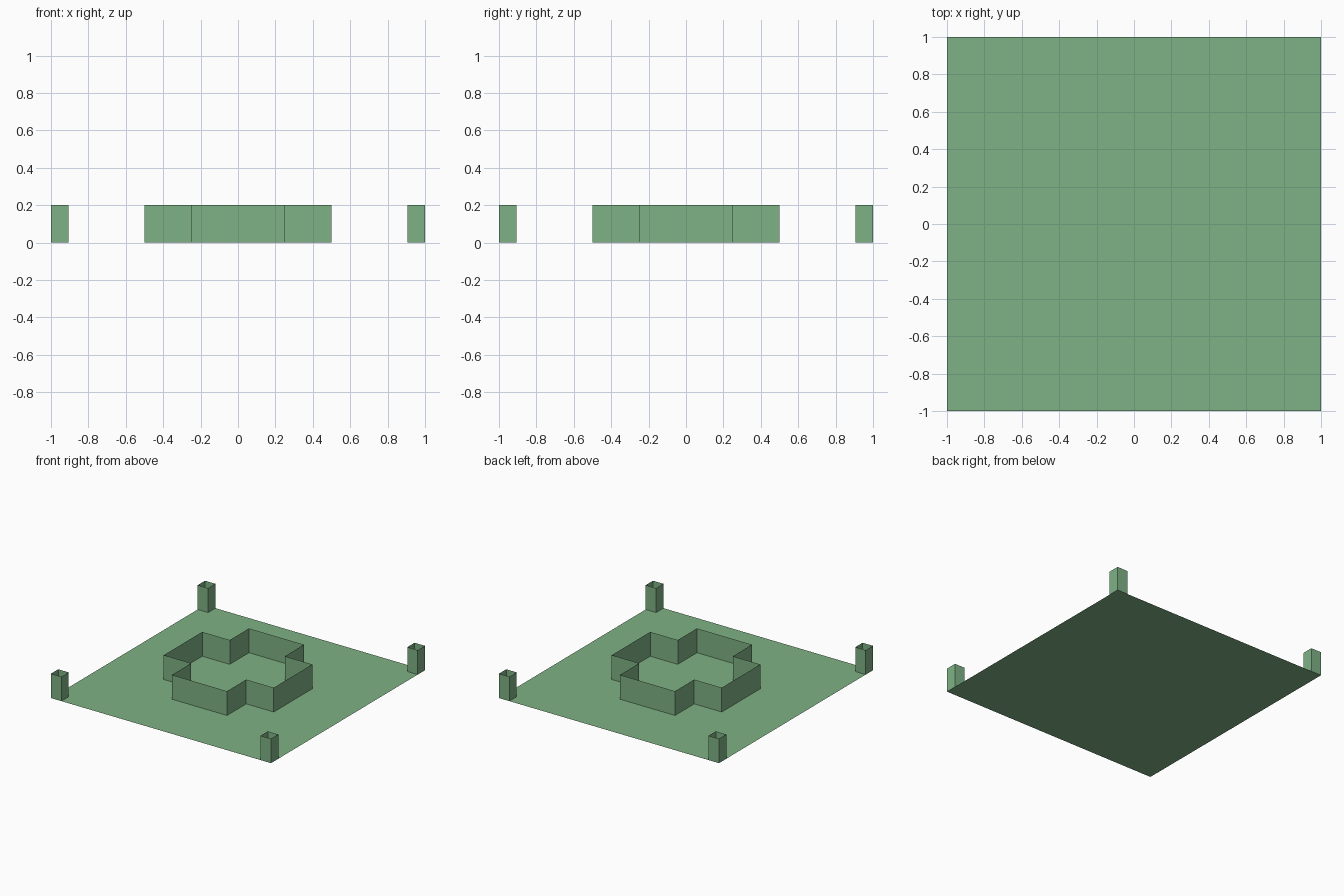
import bpy
import bmesh

cube = bpy.data.objects.get("Cube")
if cube:
    bpy.data.objects.remove(cube, do_unlink=True)

HEIGHT = 0.2
POST = 0.095

green = bpy.data.materials.new("soft_green")
green.use_nodes = True
colour = (0.212, 0.445, 0.235, 1)
green.diffuse_color = colour
green.node_tree.nodes["Principled BSDF"].inputs["Base Color"].default_value = colour


def finish(name, bm):
    mesh = bpy.data.meshes.new(name)
    bm.to_mesh(mesh)
    bm.free()
    mesh.materials.append(green)
    obj = bpy.data.objects.new(name, mesh)
    bpy.context.collection.objects.link(obj)
    return obj


def thin_walls(name, outline):
    """Open-topped sheet walls along a counter-clockwise outline."""
    bm = bmesh.new()
    low = [bm.verts.new((x, y, 0)) for x, y in outline]
    high = [bm.verts.new((x, y, HEIGHT)) for x, y in outline]
    for i in range(len(outline)):
        j = (i + 1) % len(outline)
        bm.faces.new((low[i], low[j], high[j], high[i]))
    return finish(name, bm)


# Flat square floor
bm = bmesh.new()
bmesh.ops.create_grid(bm, x_segments=1, y_segments=1, size=1)
finish("floor", bm)

# Cross-shaped wall in the middle: one arm turned four times
a, b = 0.25, 0.5
cross = []
arm = [(b, -a), (b, a), (a, a)]
for turn in range(4):
    cross += arm
    arm = [(-y, x) for x, y in arm]
thin_walls("cross_wall", cross)

# Hollow square post in each corner
for side, sx in (("left", 1), ("right", -1)):
    for end, sy in (("front", -1), ("back", 1)):
        x0, x1 = sorted((sx, sx * (1 - POST)))
        y0, y1 = sorted((sy, sy * (1 - POST)))
        thin_walls(f"{end}_{side}_post", [(x0, y0), (x1, y0), (x1, y1), (x0, y1)])
